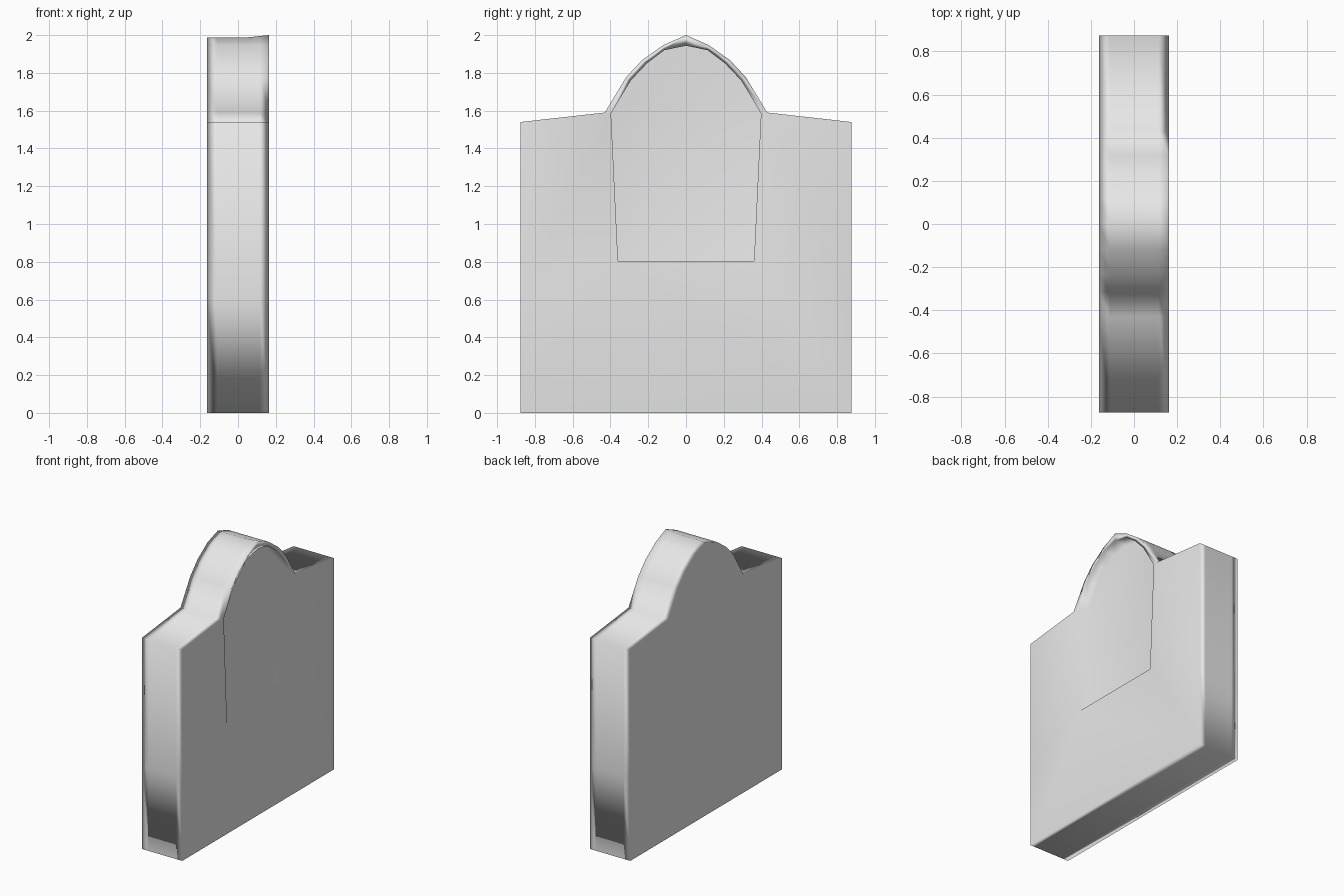
import bpy
import bmesh

cube = bpy.data.objects.get("Cube")
if cube:
    bpy.data.objects.remove(cube, do_unlink=True)

grey = bpy.data.materials.new("plain_grey")
grey.use_nodes = True
colour = (0.8, 0.8, 0.8, 1)
grey.diffuse_color = colour
grey.node_tree.nodes["Principled BSDF"].inputs["Base Color"].default_value = colour


def mirrored(half):
    """Complete a right half profile, listed from bottom to apex."""
    return half + [(-y, z) for y, z in reversed(half) if y > 0]


# Profiles as (y, z): slab outline and the arched recess
OUTLINE = mirrored([(0.875, 0), (0.875, 0.6), (0.875, 1.54), (0.43, 1.59),
                    (0.317, 1.777), (0.233, 1.867), (0.12, 1.947), (0, 2)])
RECESS = mirrored([(0.36, 0.803), (0.397, 1.586), (0.292, 1.76),
                   (0.207, 1.85), (0.115, 1.92), (0, 1.944)])
BACK, FRONT, FLOOR = -0.163, 0.163, 0.065

bm = bmesh.new()


def ring(profile, x, apex_drop=0):
    return [bm.verts.new((x, y, z - (apex_drop if y == 0 else 0)))
            for y, z in profile]


def bridge(a, b):
    for i in range(len(a)):
        j = (i + 1) % len(a)
        bm.faces.new((a[i], a[j], b[j], b[i]))


# Edge band with support loops close to both faces
rings = [ring(OUTLINE, BACK, 0.012), ring(OUTLINE, -0.11, 0.012),
         ring(OUTLINE, 0.05, 0.012), ring(OUTLINE, 0.115, 0.005),
         ring(OUTLINE, FRONT)]
for a, b in zip(rings, rings[1:]):
    bridge(a, b)

# Plain broad face
bm.faces.new(rings[0])

# Recess walls and floor
rim, floor = ring(RECESS, FRONT), ring(RECESS, FLOOR)
bridge(rim, floor)
bm.faces.new(floor)

# Broad face around the recess: arch rim, two sides and the base
outer = rings[-1]
for i in range(3, 11):
    bm.faces.new((outer[i], outer[i + 1], rim[i - 1], rim[i - 2]))
bm.faces.new(outer[:4] + [rim[1], rim[0]])
bm.faces.new(outer[11:] + [rim[-1], rim[-2]])
bm.faces.new((outer[0], rim[0], rim[-1], outer[-1]))

bmesh.ops.recalc_face_normals(bm, faces=bm.faces[:])
for face in bm.faces:
    face.smooth = True
mesh = bpy.data.meshes.new("arched_slab")
bm.to_mesh(mesh)
bm.free()
mesh.materials.append(grey)
slab = bpy.data.objects.new("arched_slab", mesh)
bpy.context.collection.objects.link(slab)

# Broad faces stay flat while the edge band shades softly
weighted = slab.modifiers.new("weighted_normals", 'WEIGHTED_NORMAL')
weighted.mode = 'FACE_AREA'
